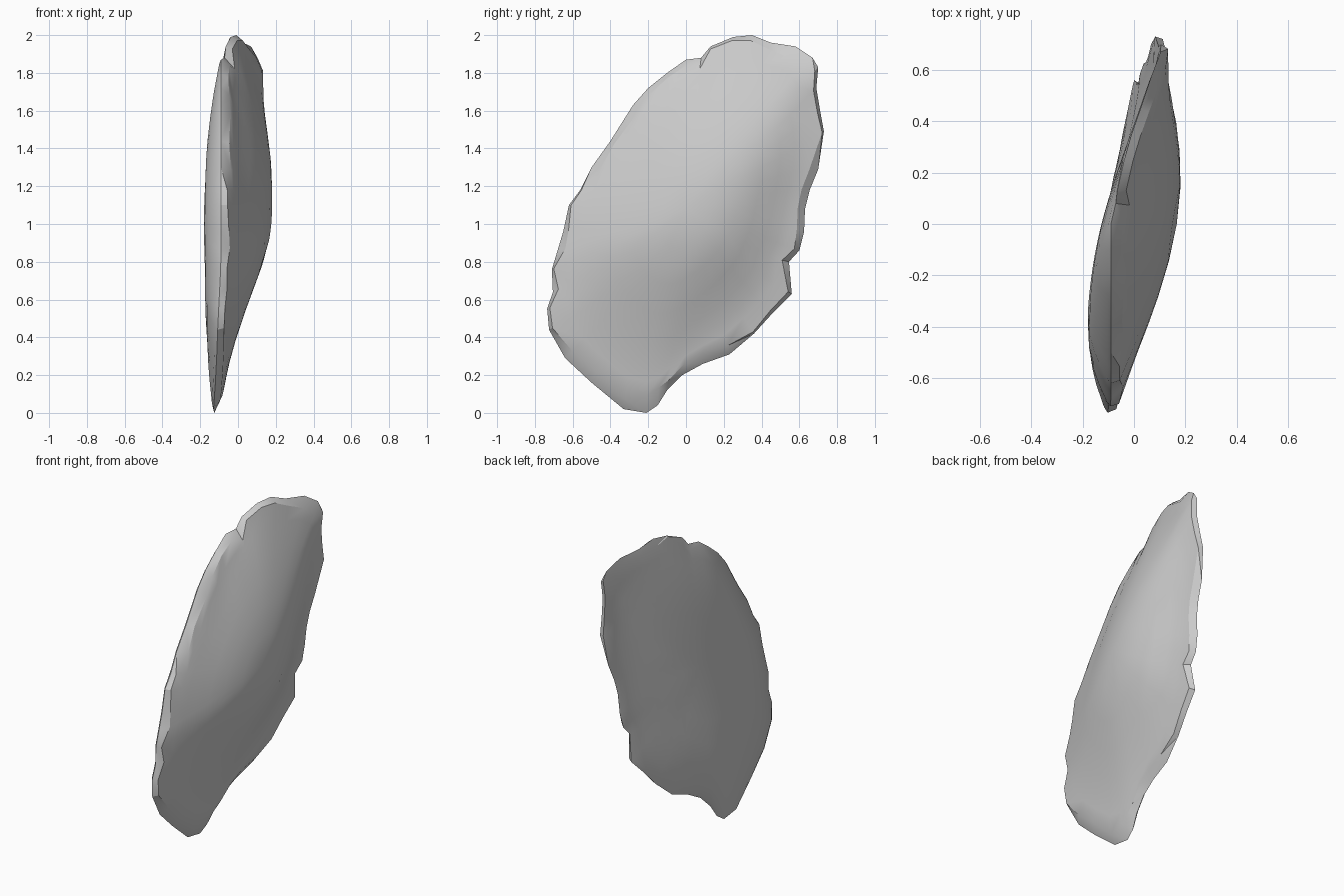
import bpy, bmesh, random
from mathutils import Vector

random.seed(4)
default_cube = bpy.data.objects.get("Cube")
if default_cube:
    bpy.data.objects.remove(default_cube, do_unlink=True)

# Chipped outline of the slab in the y/z plane, anticlockwise from the foot
OUTLINE = [Vector(p) for p in (
    (-.21, 0), (-.15, .04), (-.1, .12), (-.02, .2), (.09, .26), (.23, .31),
    (.36, .42), (.46, .53), (.56, .63), (.545, .8), (.6, .86), (.625, .96),
    (.63, 1.08), (.655, 1.18), (.7, 1.29), (.73, 1.49), (.71, 1.6),
    (.69, 1.72), (.7, 1.83), (.67, 1.88), (.58, 1.94), (.45, 1.96),
    (.35, 2), (.25, 1.99), (.13, 1.94), (.08, 1.88), (0, 1.87), (-.1, 1.8),
    (-.2, 1.72), (-.28, 1.63), (-.4, 1.44), (-.5, 1.3), (-.56, 1.18),
    (-.62, 1.1), (-.65, .96), (-.68, .86), (-.71, .76), (-.705, .64),
    (-.735, .55), (-.725, .44), (-.64, .29), (-.5, .16), (-.33, .02))]
CENTRE = Vector((0, 1.08))
COUNT = len(OUTLINE)
INNER_RINGS = (.89, .82, .72, .58, .42, .22)


def smoothed(points, passes):
    """Average each point with its neighbours."""
    for _ in range(passes):
        points = [(points[i - 1] + 2 * p + points[(i + 1) % COUNT]) / 4
                  for i, p in enumerate(points)]
    return points


def across(y, z):
    """Distance from the front edge towards the back."""
    return max(0, .89 * y - .46 * z + .86)


def rim_x(y, z, r=1):
    """Twisted middle surface: level in front, leaning out at the back top."""
    w = across(y, z)
    along = .46 * y + .89 * z
    lean = (.02 + .155 * along) * w
    droop = .15 * along * max(0, w - .6) + .05 * max(0, .8 - z)
    return lean - droop - .09


def domed_x(y, z, r):
    """Rounded face on the +x side, flaring flat towards the lower back."""
    taper = 1 - .8 * max(0, .9 - z)
    return rim_x(y, z) + .03 + .165 * taper * (1 - r * r) ** (1 + across(y, z))


def flat_x(y, z, r):
    """Flatter face on the -x side, turning quickly into the edge."""
    return rim_x(y, z) - .005 - (.078 - .1 * y - .06 * y * y) * (1 - r ** 4)


soft_outline = smoothed(OUTLINE, 12)
bm = bmesh.new()


def add_ring(radii, surface):
    """Ring of vertices at the given fractions of the outline."""
    ring = []
    for hard, soft, r in zip(OUTLINE, soft_outline, radii):
        edge = soft.lerp(hard, r ** 4)
        y, z = CENTRE + (edge - CENTRE) * r
        ring.append(bm.verts.new((surface(y, z, r), y, z)))
    return ring


def bridge(a, b):
    return [bm.faces.new((a[i], a[(i + 1) % COUNT], b[(i + 1) % COUNT], b[i]))
            for i in range(COUNT)]


# Broken edge: a ridge on the outline, with a chipped lip on either side
ridge = add_ring([1] * COUNT, rim_x)
domed_lip = [random.uniform(.925, .995) for _ in OUTLINE]
flat_lip = [random.uniform(.93, .995) if p.y > 1 and p.x > 0 else .98
            for p in OUTLINE]
chips = []
for surface, lip in ((domed_x, domed_lip), (flat_x, flat_lip)):
    ring = add_ring(lip, surface)
    chips += bridge(ridge, ring)
    for r in INNER_RINGS:
        inner = add_ring([r] * COUNT, surface)
        bridge(ring, inner)
        ring = inner
    hub = bm.verts.new((surface(*CENTRE, 0), *CENTRE))
    for i in range(COUNT):
        bm.faces.new((ring[i], ring[(i + 1) % COUNT], hub))
bmesh.ops.triangulate(bm, faces=chips)
bmesh.ops.recalc_face_normals(bm, faces=bm.faces)

mesh = bpy.data.meshes.new("stone_slab")
bm.to_mesh(mesh)
bm.free()
slab = bpy.data.objects.new("stone_slab", mesh)
bpy.context.collection.objects.link(slab)

# Pale grey stone
stone = bpy.data.materials.new("pale_grey_stone")
stone.use_nodes = True
colour = (.6, .6, .6, 1)
stone.diffuse_color = colour
stone.node_tree.nodes["Principled BSDF"].inputs["Base Color"].default_value = colour
mesh.materials.append(stone)

# Smooth faces with crisp breaks
bpy.context.view_layer.objects.active = slab
slab.select_set(True)
bpy.ops.object.shade_smooth_by_angle(angle=.5)
